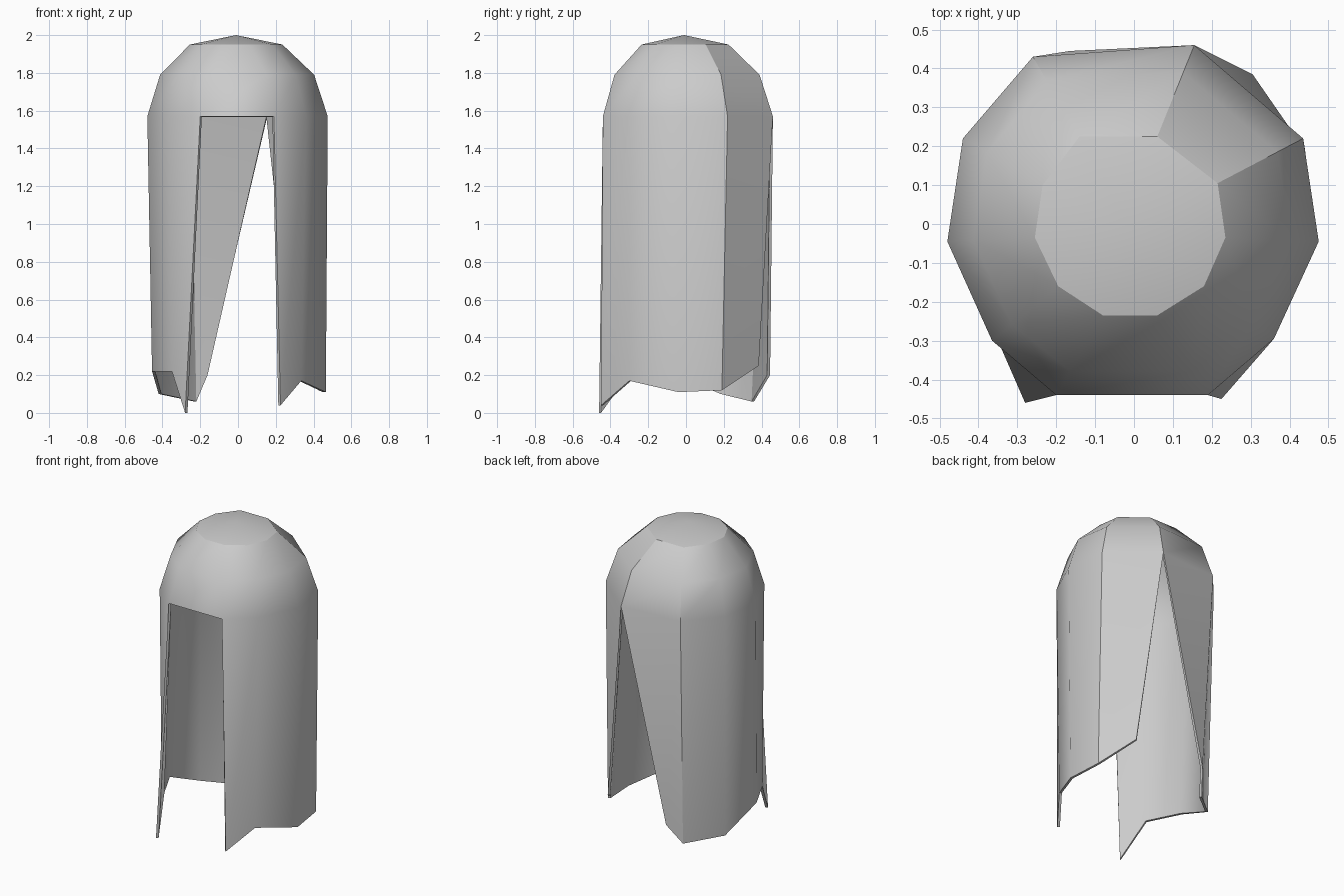
import bpy
import bmesh
import math
from mathutils import Vector

cube = bpy.data.objects.get("Cube")
if cube:
    bpy.data.objects.remove(cube)

# Cloth colour
cloth = bpy.data.materials.new("cloth_grey")
cloth.use_nodes = True
grey = (0.6, 0.6, 0.6, 1)
cloth.diffuse_color = grey
cloth.node_tree.nodes["Principled BSDF"].inputs["Base Color"].default_value = grey

# Plan outlines: crown edge and shoulder, counter-clockwise from the front
crown = [(-.08, -.235), (.06, -.235), (.18, -.16), (.235, -.035), (.215, .105),
         (.06, .225), (-.14, .225), (-.235, .1), (-.255, -.035), (-.195, -.16)]
shoulder = [(-.2, -.44), (.19, -.44), (.36, -.295), (.475, -.045), (.435, .22),
            (.155, .46), (-.26, .43), (-.44, .22), (-.48, -.045), (-.365, -.3)]

# Ragged hems of the two hanging sides
hem_left = [(.225, -.45, .04), (.335, -.3, .17), (.465, -.04, .11),
            (.44, .19, .12), (.305, .385, .25)]
hem_right = [(-.165, .445, .2), (-.23, .36, .06), (-.42, .19, .1),
             (-.455, -.09, .22), (-.35, -.3, .22), (-.28, -.46, 0)]

bm = bmesh.new()
n = len(crown)


def ring(points):
    return [bm.verts.new(p) for p in points]


def skin(upper, lower):
    for i in range(len(upper) - 1):
        bm.faces.new((lower[i], lower[i + 1], upper[i + 1], upper[i]))


def blend(t, z):
    return [(*Vector(a).lerp(Vector(b), t), z) for a, b in zip(crown, shoulder)]


# Domed hood
rings = [ring(blend(t, z)) for t, z in ((0, 1.95), (.7, 1.79), (1, 1.57))]
for a, b in zip(rings, rings[1:]):
    skin(a + a[:1], b + b[:1])
apex = bm.verts.new((-.01, -.01, 2))
for i in range(n):
    bm.faces.new((rings[0][i], rings[0][(i + 1) % n], apex))

# Hanging sides, leaving the front open and a slit at the back
top = rings[2]
left, right = ring(hem_left), ring(hem_right)
skin(top[1:6], left)
skin(top[5:] + top[:1], right)

# Pressed folds at the back and around the crown
folds = [(rings[0][i], rings[0][(i + 1) % n]) for i in range(n)]
for i in (4, 5):
    folds += [(rings[0][i], rings[1][i]), (rings[1][i], top[i])]
folds += [(rings[1][6], top[6]), (top[4], left[3]), (top[6], right[1])]
for a, b in folds:
    bm.edges.get((a, b)).smooth = False

mesh = bpy.data.meshes.new("hooded_cloth")
bm.to_mesh(mesh)
bm.free()
mesh.materials.append(cloth)
cloak = bpy.data.objects.new("hooded_cloth", mesh)
bpy.context.collection.objects.link(cloak)

# Cloth thickness and soft shading
bpy.ops.object.select_all(action='DESELECT')
cloak.select_set(True)
bpy.context.view_layer.objects.active = cloak
solid = cloak.modifiers.new("thickness", 'SOLIDIFY')
solid.thickness = .016
solid.offset = -1
bpy.ops.object.modifier_apply(modifier=solid.name)
bpy.ops.object.shade_smooth_by_angle(angle=math.radians(42))
